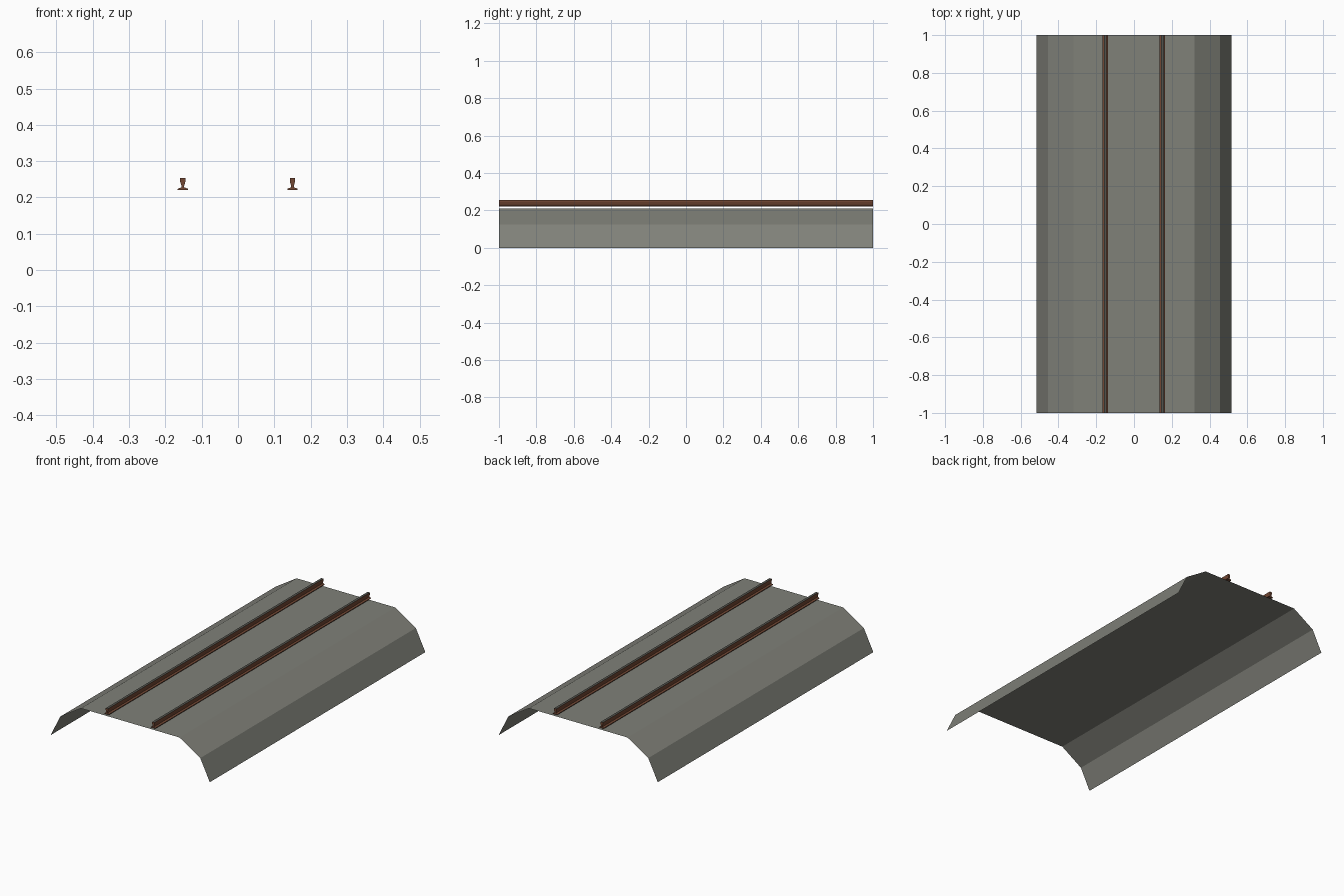
import bpy, bmesh

if "Cube" in bpy.data.objects:
    bpy.data.objects.remove(bpy.data.objects["Cube"])


def material(name, rgb):
    m = bpy.data.materials.new(name)
    m.diffuse_color = (*rgb, 1.0)
    m.use_nodes = True
    m.node_tree.nodes["Principled BSDF"].inputs["Base Color"].default_value = m.diffuse_color
    return m


GRAVEL = material("gravel_grey", (0.215, 0.218, 0.19))
RUST = material("rust_brown", (0.17, 0.064, 0.034))
STEEL = material("worn_steel", (0.085, 0.085, 0.073))


def extrude_profile(name, points, closed, mats, offset_x=0.0):
    """Sweep an x/z profile along y from -1 to 1; closed profiles get end caps."""
    bm = bmesh.new()
    front = [bm.verts.new((x + offset_x, -1, z)) for x, z in points]
    back = [bm.verts.new((x + offset_x, 1, z)) for x, z in points]
    n = len(points)
    for i in range(n if closed else n - 1):
        j = (i + 1) % n
        bm.faces.new((front[i], front[j], back[j], back[i]))
    if closed:
        bm.faces.new(front)
        bm.faces.new(back[::-1])
        bmesh.ops.recalc_face_normals(bm, faces=bm.faces[:])
    top = max(z for _, z in points)
    # worn running surface on the very top of the rails
    if len(mats) > 1:
        for f in bm.faces:
            if all(abs(v.co.z - top) < 1e-5 for v in f.verts):
                f.material_index = 1
    mesh = bpy.data.meshes.new(name)
    bm.to_mesh(mesh)
    bm.free()
    for m in mats:
        mesh.materials.append(m)
    ob = bpy.data.objects.new(name, mesh)
    bpy.context.collection.objects.link(ob)
    return ob


def mirrored(half):
    """Complete a left half profile with its right half."""
    return half + [(-x, z) for x, z in reversed(half)]


# Open embankment sheet: steep skirt, shoulder, flat bed
extrude_profile("track_bed",
                mirrored([(-0.517, 0.0), (-0.455, 0.125), (-0.32, 0.21)]),
                False, [GRAVEL])

# Rails: wide foot, thin web, flared head, floating just above the bed
rail = mirrored([(-0.014, 0.220), (-0.014, 0.224), (-0.004, 0.228),
                 (-0.004, 0.233), (-0.0075, 0.245), (-0.0075, 0.254)])
for side, x in (("left", -0.152), ("right", 0.15)):
    extrude_profile(side + "_rail", rail, True, [RUST, STEEL], x)
